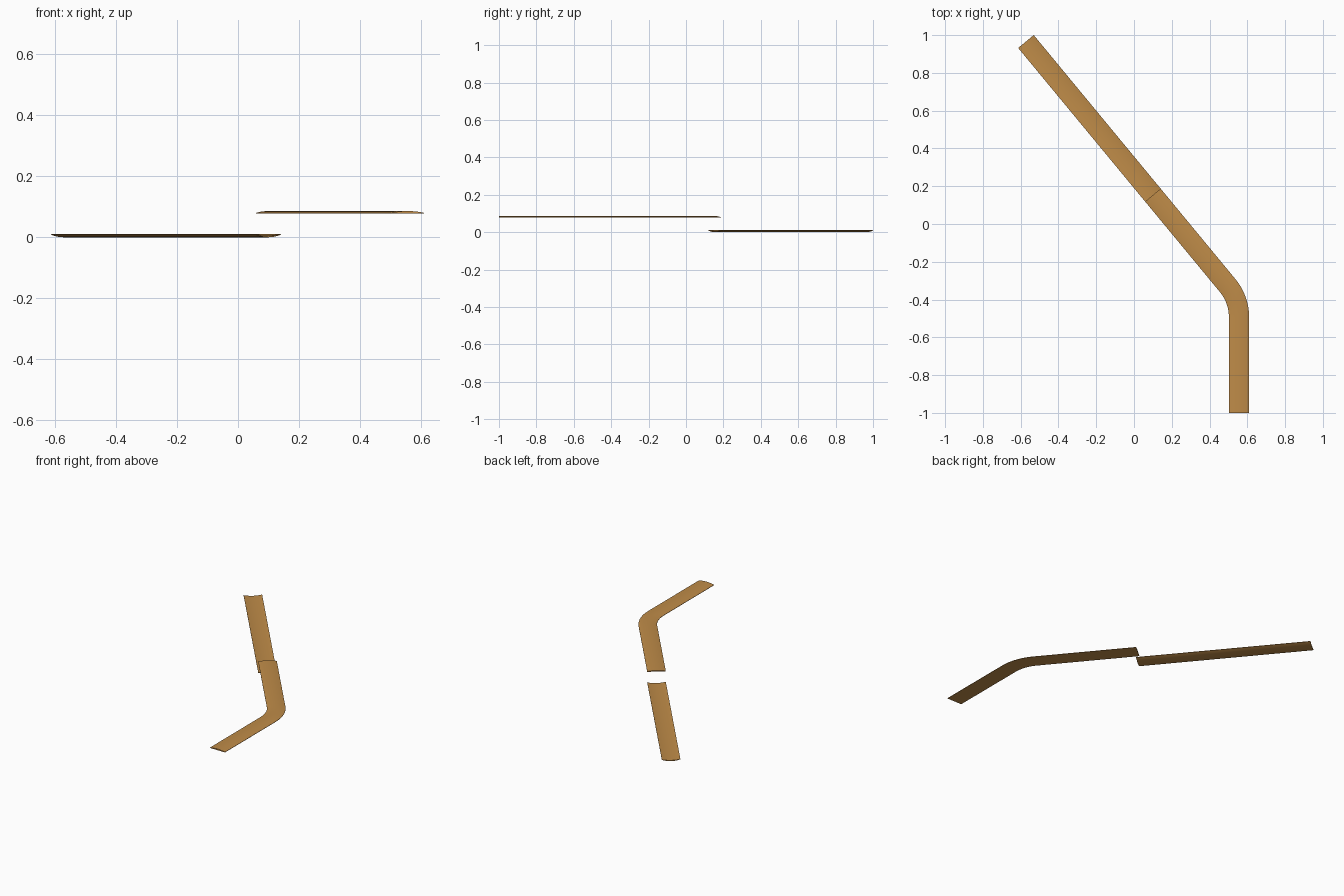
import bpy, bmesh, math
from mathutils import Vector

if "Cube" in bpy.data.objects:
    bpy.data.objects.remove(bpy.data.objects["Cube"])

HALF = 0.0535                      # half the strip width
SEG = 10                           # facets across the strip

wood = bpy.data.materials.new("warm_tan")
wood.diffuse_color = (0.52, 0.26, 0.065, 1)
wood.use_nodes = True
wood.node_tree.nodes["Principled BSDF"].inputs["Base Color"].default_value = wood.diffuse_color


def strip(name, path, top, bottom):
    """Sweep a thin curved section along a flat path; top/bottom give z for t in -1..1."""
    bm = bmesh.new()
    ts = [-1 + 2 * i / SEG for i in range(SEG + 1)]
    section = [(t, top(t)) for t in ts] + [(t, bottom(t)) for t in reversed(ts)]
    rings = []
    for i, p in enumerate(path):
        before = (p - path[i - 1]).normalized() if i else None
        after = (path[i + 1] - p).normalized() if i < len(path) - 1 else None
        before, after = before or after, after or before
        d = (before + after).normalized()
        side = Vector((-d.y, d.x)) * HALF / d.dot(after)
        rings.append([bm.verts.new((p.x + side.x * t, p.y + side.y * t, z)) for t, z in section])
    n = len(section)
    for a, b in zip(rings, rings[1:]):
        for j in range(n):
            bm.faces.new((a[j], a[(j + 1) % n], b[(j + 1) % n], b[j]))
    bm.faces.new(rings[0])
    bm.faces.new(rings[-1])
    bmesh.ops.recalc_face_normals(bm, faces=bm.faces)
    mesh = bpy.data.meshes.new(name)
    bm.to_mesh(mesh)
    bm.free()
    mesh.materials.append(wood)
    ob = bpy.data.objects.new(name, mesh)
    bpy.context.collection.objects.link(ob)
    bpy.ops.object.select_all(action='DESELECT')
    ob.select_set(True)
    bpy.context.view_layer.objects.active = ob
    bpy.ops.object.shade_smooth_by_angle(angle=math.radians(30))
    return ob


# plan of the centre line
start = Vector((-0.572, 0.966))
step = Vector((0.10, 0.153))
direction = (step - start).normalized()
bend_x = 0.556
corner = step + direction * ((bend_x - step.x) / direction.x)
turn = math.atan2(direction.x, -direction.y)
tangent = 0.095
radius = tangent / math.tan(turn / 2)

# lower strip: straight, shallow trough
strip("lower_strip", [start, step],
      lambda t: 0.005 + 0.006 * t * t,
      lambda t: 0.009 * t * t)

# upper strip: straight run, rounded bend, straight run to the front; crowned
bend = []
centre = Vector((bend_x - radius, corner.y - tangent))
for i in range(13):
    a = turn * (1 - i / 12)
    bend.append(centre + Vector((math.cos(a), math.sin(a))) * radius)
strip("upper_strip", [step] + bend + [Vector((bend_x, -1.0))],
      lambda t: 0.086 - 0.006 * t * t,
      lambda t: 0.078)
